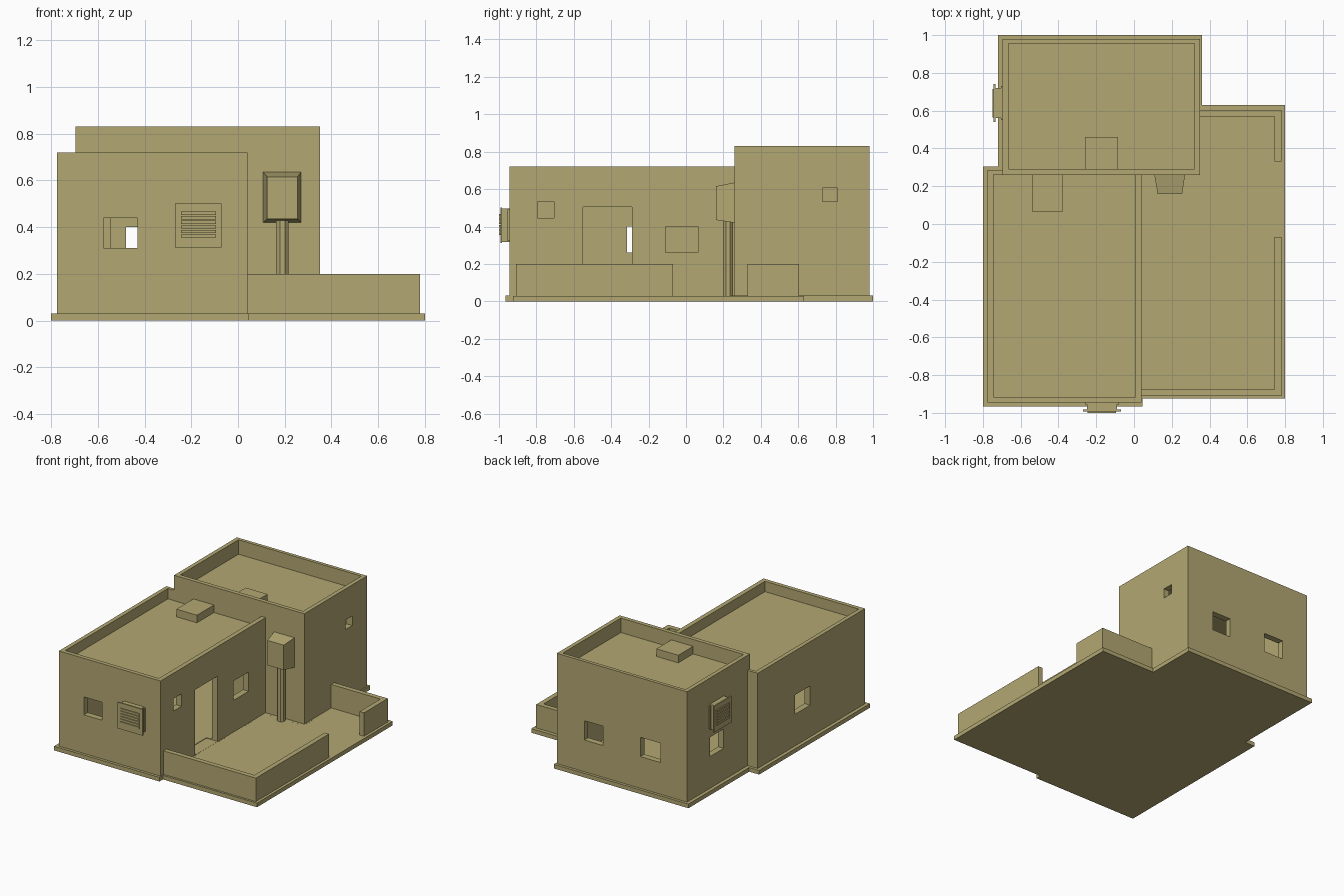
import bpy, math

mat = bpy.data.materials.new("sandstone")
mat.diffuse_color = (0.45, 0.39, 0.17, 1)


def hexa(name, corners):
    """Six-sided solid: four bottom/back corners, then four top/front corners."""
    me = bpy.data.meshes.new(name)
    me.from_pydata(corners, [], [(0, 3, 2, 1), (4, 5, 6, 7), (0, 1, 5, 4),
                                 (1, 2, 6, 5), (2, 3, 7, 6), (3, 0, 4, 7)])
    me.materials.append(mat)
    ob = bpy.data.objects.new(name, me)
    bpy.context.collection.objects.link(ob)
    return ob


def box(name, x0, x1, y0, y1, z0, z1):
    return hexa(name, [(x, y, z) for z in (z0, z1)
                       for x, y in ((x0, y0), (x1, y0), (x1, y1), (x0, y1))])


def cut(ob, *dims):
    c = box("cutter", *dims)
    c.hide_render = True
    m = ob.modifiers.new("cut", 'BOOLEAN')
    m.operation, m.solver, m.object = 'DIFFERENCE', 'EXACT', c
    bpy.context.view_layer.objects.active = ob
    bpy.ops.object.modifier_apply(modifier=m.name)
    bpy.data.objects.remove(c)


def house(name, outer, roof, recess, openings):
    """Hollow flat-roofed block with a parapet and openings through the walls."""
    x0, x1, y0, y1, z0, z1 = outer
    t = 0.045
    ob = box(name, *outer)
    cut(ob, *recess, roof, z1 + 0.1)
    cut(ob, x0 + t, x1 - t, y0 + t, y1 - t, 0.035, roof - 0.03)
    for o in openings:
        cut(ob, *o)
    return ob


# Foundation slabs
box("front_slab", -0.80, 0.045, -0.965, 0.305, 0, 0.03)
box("back_slab", -0.72, 0.36, 0.24, 1.0, 0, 0.03)
box("yard_slab", 0.0, 0.80, -0.925, 0.63, 0, 0.0298)

# Two house blocks, joined by an inner doorway
inner_door = (-0.545, -0.32, 0.18, 0.36, 0.035, 0.5)
house("front_block", (-0.775, 0.04, -0.945, 0.285, 0.02, 0.72), 0.645,
      (-0.745, 0.007, -0.915, 0.262), [
          (-0.575, -0.43, -1.0, -0.85, 0.31, 0.44),
          (-0.05, 0.1, -0.795, -0.705, 0.445, 0.535),
          (-0.05, 0.1, -0.55, -0.29, 0.031, 0.505),
          (-0.05, 0.1, -0.11, 0.065, 0.26, 0.40),
          (-0.85, -0.7, -0.315, -0.14, 0.26, 0.40),
          inner_door])
house("back_block", (-0.695, 0.35, 0.26, 0.98, 0.02, 0.83), 0.725,
      (-0.665, 0.32, 0.29, 0.955), [
          (-0.48, -0.32, 0.9, 1.1, 0.26, 0.40),
          (-0.02, 0.13, 0.9, 1.1, 0.26, 0.40),
          (0.28, 0.42, 0.73, 0.81, 0.535, 0.605),
          (-0.8, -0.62, 0.56, 0.72, 0.26, 0.40),
          inner_door])

# Roof hatches
box("front_roof_hatch", -0.54, -0.375, 0.065, 0.265, 0.64, 0.70)
box("back_roof_hatch", -0.26, -0.085, 0.285, 0.46, 0.72, 0.78)

# Low courtyard walls
for n, d in (("front", (0.035, 0.78, -0.91, -0.875)),
             ("gate_front", (0.745, 0.78, -0.91, -0.07)),
             ("gate_back", (0.745, 0.78, 0.33, 0.603)),
             ("back", (0.345, 0.78, 0.568, 0.603))):
    box("yard_wall_" + n, *d, 0.025, 0.20)

# Utility box tapering away from the wall, on a conduit
back = [(0.108, 0.26, 0.42), (0.27, 0.26, 0.42), (0.27, 0.26, 0.635), (0.108, 0.26, 0.635)]
front = [(0.125, 0.16, 0.435), (0.255, 0.16, 0.435), (0.255, 0.16, 0.615), (0.125, 0.16, 0.615)]
hexa("utility_box", front[::1] + back)
bpy.ops.mesh.primitive_cylinder_add(vertices=8, radius=0.029, depth=0.41,
                                    location=(0.19, 0.224, 0.23),
                                    rotation=(0, 0, math.pi / 8))
bpy.context.object.name = "conduit"
bpy.context.object.data.materials.append(mat)


def air_unit(name, loc, rot):
    """Louvred wall unit, built facing -y with the wall at local y = 0."""
    parts = [box(name + "_flange", -0.09, 0.09, -0.01, 0.005, -0.085, 0.085),
             box(name + "_body", -0.08, 0.08, -0.04, 0.005, -0.09, 0.09),
             box(name + "_panel", -0.1, 0.1, -0.048, -0.038, -0.095, 0.095)]
    for i in range(6):
        z = -0.045 + i * 0.0195
        parts.append(box(name + "_slat", -0.075, 0.075, -0.055, -0.045, z - 0.007, z + 0.007))
    for p in parts:
        p.location, p.rotation_euler = loc, (0, 0, rot)


air_unit("front_air_unit", (-0.17, -0.945, 0.407), 0)
air_unit("side_air_unit", (-0.695, 0.64, 0.55), -math.pi / 2)
